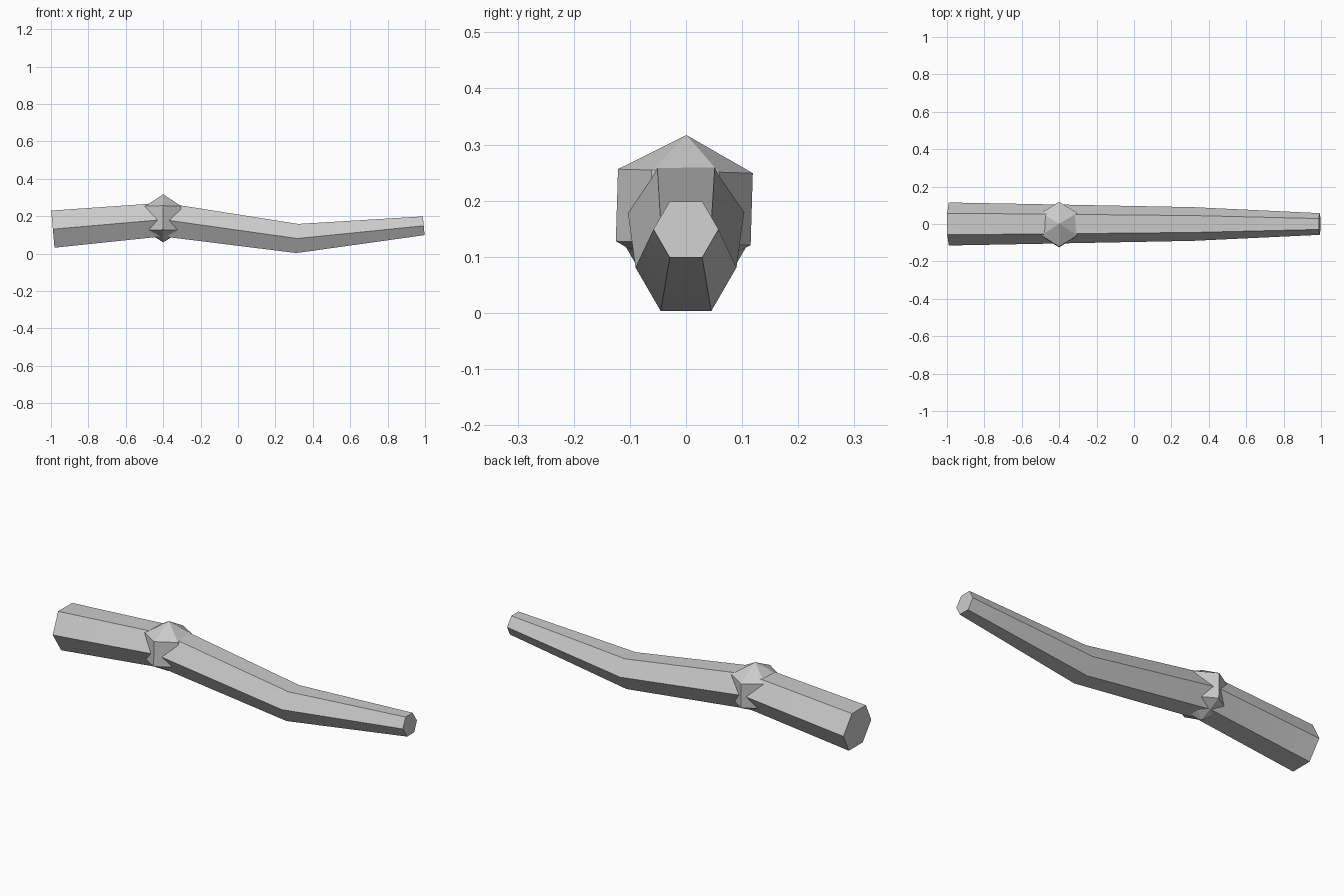
import bpy, bmesh, math
from mathutils import Vector, Matrix

if "Cube" in bpy.data.objects:
    bpy.data.objects.remove(bpy.data.objects["Cube"])

grey = bpy.data.materials.new("plain grey")
grey.diffuse_color = (0.6, 0.6, 0.6, 1)
grey.use_nodes = True
grey.node_tree.nodes["Principled BSDF"].inputs["Base Color"].default_value = grey.diffuse_color


def add_object(name, bm):
    bmesh.ops.recalc_face_normals(bm, faces=bm.faces)
    mesh = bpy.data.meshes.new(name)
    bm.to_mesh(mesh)
    bm.free()
    mesh.materials.append(grey)
    ob = bpy.data.objects.new(name, mesh)
    bpy.context.collection.objects.link(ob)
    bpy.ops.object.select_all(action='DESELECT')
    ob.select_set(True)
    bpy.context.view_layer.objects.active = ob
    bpy.ops.object.shade_smooth_by_angle(angle=math.radians(30))
    return ob


# Bent, tapering six-sided stick: centre x, centre z, radius, lean of the ring
sections = [(-0.990, 0.131, 0.115, -0.09),
            (-0.400, 0.182, 0.104, 0.04),
            (0.317, 0.081, 0.090, 0.06),
            (0.993, 0.149, 0.058, -0.09)]
bm = bmesh.new()
rings = []
for x, z, r, lean in sections:
    ring = []
    for i in range(6):
        a = math.radians(60 * i)
        up = r * math.sin(a)
        ring.append(bm.verts.new((x + up * math.sin(lean), r * math.cos(a),
                                  z + up * math.cos(lean))))
    rings.append(ring)
for a, b in zip(rings, rings[1:]):
    for i in range(6):
        j = (i + 1) % 6
        bm.faces.new((a[i], a[j], b[j], b[i]))
bm.faces.new(rings[0])
bm.faces.new(rings[-1])
add_object("stick", bm)

# Coarse six-sided knot around the first bend
bm = bmesh.new()
bmesh.ops.create_uvsphere(bm, u_segments=6, v_segments=3, radius=0.1285)
bm.transform(Matrix.Translation(Vector((-0.4, -0.003, 0.1885)))
             @ Matrix.Rotation(-0.03, 4, 'X')
             @ Matrix.Diagonal((1, 1.08, 1, 1)))
add_object("knot", bm)
